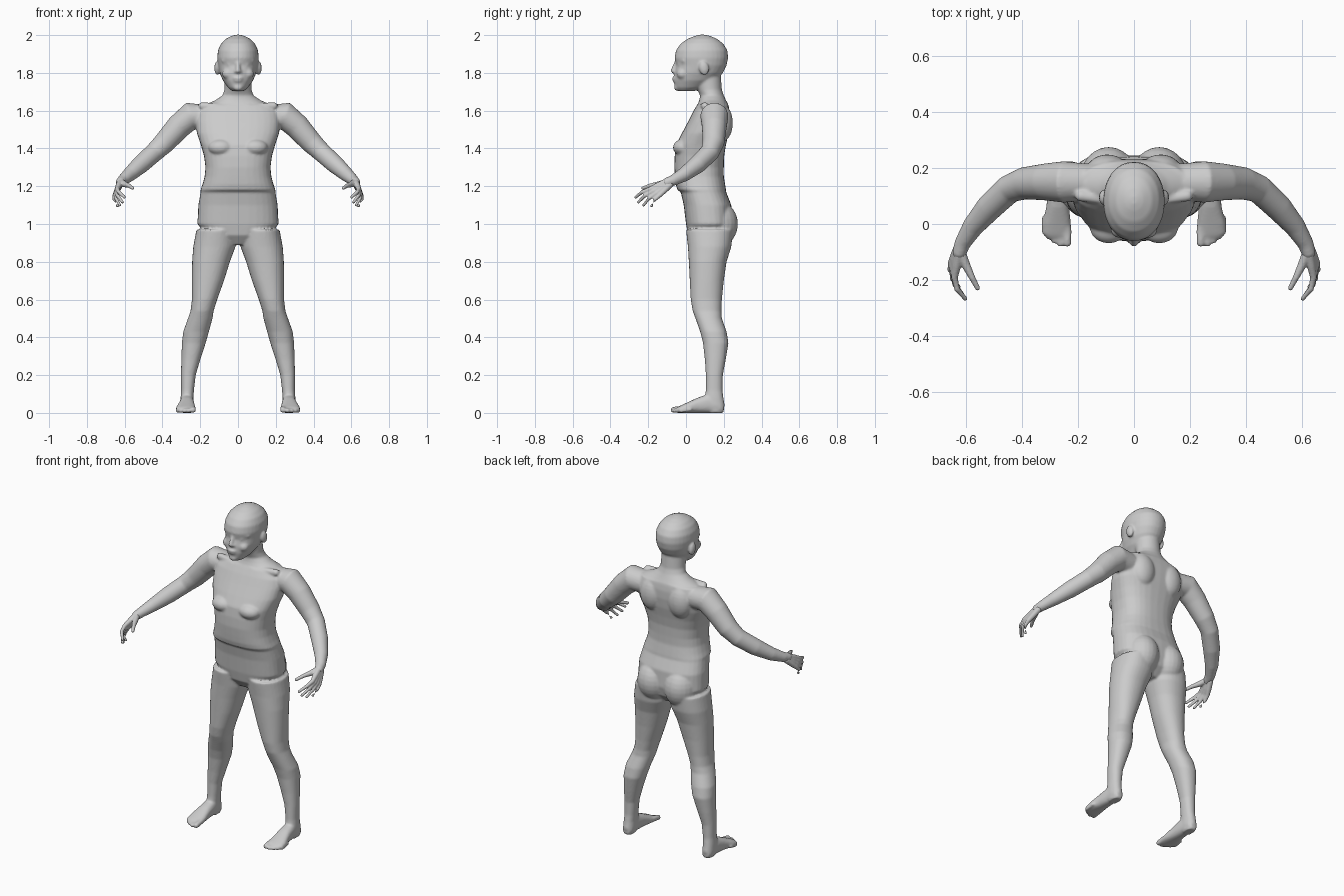
import bpy, bmesh, math
from mathutils import Vector, Matrix


def loft(bm, rings, n=24, power=2.0):
    """Skin closed superellipse rings given as (centre, u axis, v axis)."""
    loops = []
    for c, u, v in rings:
        loop = []
        for i in range(n):
            a = 2 * math.pi * i / n
            ca, sa = math.cos(a), math.sin(a)
            p = Vector(c) + Vector(u) * math.copysign(abs(ca) ** (2 / power), ca) \
                + Vector(v) * math.copysign(abs(sa) ** (2 / power), sa)
            loop.append(bm.verts.new(p))
        loops.append(loop)
    for a, b in zip(loops, loops[1:]):
        for i in range(n):
            j = (i + 1) % n
            bm.faces.new((a[i], a[j], b[j], b[i]))
    bm.faces.new(loops[0][::-1])
    bm.faces.new(loops[-1])


def slabs(bm, rows, power=2.0):
    """Level rings from rows of (z, centre x, half width, front y, back y)."""
    loft(bm, [((cx, (f + b) / 2, z), (w, 0, 0), (0, (b - f) / 2, 0))
              for z, cx, w, f, b in rows], 32, power)


def ball(bm, c, r, tilt=0.0):
    m = Matrix.Translation(c) @ Matrix.Rotation(tilt, 4, 'X') @ Matrix.Diagonal((*r, 1))
    bmesh.ops.create_uvsphere(bm, u_segments=24, v_segments=14, radius=1, matrix=m)


def tube(bm, pts, n=16):
    """Round limb through (x, y, z, radius) points with ball ends."""
    ps = [Vector(p[:3]) for p in pts]
    rings = []
    for i, p in enumerate(ps):
        t = (ps[min(i + 1, len(ps) - 1)] - ps[max(i - 1, 0)]).normalized()
        u = t.cross(Vector((0.3, 0.5, 0.8))).normalized()
        rings.append((p, u * pts[i][3], t.cross(u) * pts[i][3]))
    loft(bm, rings, n)
    for i in (0, -1):
        ball(bm, ps[i], (pts[i][3],) * 3)


def mirror(bm):
    geo = bmesh.ops.duplicate(bm, geom=bm.verts[:] + bm.edges[:] + bm.faces[:])['geom']
    for v in geo:
        if isinstance(v, bmesh.types.BMVert):
            v.co.x *= -1


def finish(bm, name, voxel, rounds):
    """Fuse overlapping volumes into one smooth skin."""
    bmesh.ops.recalc_face_normals(bm, faces=bm.faces[:])
    me = bpy.data.meshes.new(name)
    bm.to_mesh(me)
    bm.free()
    ob = bpy.data.objects.new(name, me)
    bpy.context.collection.objects.link(ob)
    rm = ob.modifiers.new("fuse", 'REMESH')
    rm.mode = 'VOXEL'
    rm.voxel_size = voxel
    rm.use_smooth_shade = True
    sm = ob.modifiers.new("soften", 'SMOOTH')
    sm.factor = 0.5
    sm.iterations = rounds


body = bmesh.new()

# Leg
slabs(body, [(0.00, .27, .028, .12, .195), (0.04, .27, .035, .10, .205),
             (0.08, .27, .034, .10, .198), (0.12, .267, .034, .105, .193),
             (0.20, .263, .039, .105, .195), (0.28, .25, .05, .10, .21),
             (0.37, .234, .063, .09, .225), (0.43, .222, .068, .075, .215),
             (0.50, .20, .065, .05, .19), (0.54, .19, .061, .035, .187),
             (0.60, .177, .067, .025, .19), (0.70, .159, .085, .02, .20),
             (0.80, .143, .10, .015, .215), (0.88, .125, .112, .01, .24),
             (0.97, .115, .105, .0, .25)], 2.2)

# Foot and toes
loft(body, [((cx, y, h / 2), (w, 0, 0), (0, 0, h / 2)) for y, cx, w, h in
            [(.20, .27, .02, .05), (.18, .27, .032, .07), (.12, .27, .036, .10),
             (.06, .272, .041, .08), (.0, .276, .051, .052), (-.035, .275, .052, .036),
             (-.05, .27, .042, .028)]], 24, 2.4)
for x, y, r in [(.238, -.066, .016), (.263, -.07, .012), (.284, -.06, .011),
                (.304, -.046, .011), (.32, -.028, .010)]:
    tube(body, [(x, y + .05, r + .008, r), (x, y, r, r)], 12)

# Arm
tube(body, [(.17, .15, 1.565, .066), (.25, .15, 1.572, .074), (.315, .15, 1.515, .066),
            (.39, .145, 1.43, .058), (.445, .125, 1.378, .051), (.515, .06, 1.315, .048),
            (.575, -.01, 1.262, .038), (.612, -.07, 1.23, .029), (.622, -.1, 1.22, .026)], 24)

# Buttock, breast, shoulder blade, collarbone
ball(body, (.09, .16, 1.0), (.102, .115, .125))
ball(body, (.09, -.012, 1.405), (.068, .057, .045))
ball(body, (.095, .19, 1.535), (.075, .058, .10))
tube(body, [(.03, .075, 1.62, .015), (.19, .10, 1.625, .02)])

# Ear, eye, eyelid ridge, nostril, cheek
ball(body, (.110, .095, 1.825), (.015, .026, .038), .2)
ball(body, (.042, -.024, 1.845), (.020, .021, .014))
tube(body, [(.018, -.044, 1.868, .009), (.045, -.036, 1.872, .011), (.075, -.01, 1.864, .012)])
ball(body, (.012, -.058, 1.806), (.010, .013, .009))
ball(body, (.05, -.018, 1.795), (.034, .032, .03))
mirror(body)

# Torso and neck
slabs(body, [(z, 0, w, f, b) for z, w, f, b in
             [(.89, .07, .05, .18), (.94, .165, .012, .23), (1.0, .215, .0, .245),
              (1.1, .21, -.012, .24), (1.17, .198, -.028, .212), (1.18, .199, -.046, .212),
              (1.21, .188, -.054, .207), (1.25, .177, -.058, .20), (1.30, .172, -.062, .20),
              (1.36, .18, -.06, .202), (1.42, .197, -.052, .212), (1.48, .218, -.022, .225),
              (1.54, .225, .01, .232), (1.59, .22, .035, .232), (1.63, .185, .058, .225)]], 2.5)
slabs(body, [(z, 0, w, f, b) for z, w, f, b in
             [(1.58, .20, .04, .23), (1.63, .18, .06, .225), (1.655, .12, .07, .212),
              (1.68, .083, .075, .20), (1.71, .072, .06, .19), (1.78, .07, .04, .185)]])

# Head
slabs(body, [(z, 0, w, f, b) for z, w, f, b in
             [(1.703, .03, -.04, .04), (1.722, .053, -.058, .10), (1.76, .08, -.064, .16),
              (1.80, .097, -.062, .195), (1.84, .105, -.053, .215), (1.88, .110, -.061, .223),
              (1.92, .106, -.053, .219), (1.955, .090, -.028, .197), (1.98, .065, .008, .165),
              (1.995, .035, .045, .13), (2.002, .012, .07, .10)]], 2.1)

# Nose, lips, chin
tube(body, [(0, -.048, 1.865, .010), (0, -.060, 1.835, .011), (0, -.068, 1.812, .014)])
ball(body, (0, -.060, 1.772), (.028, .014, .008))
ball(body, (0, -.058, 1.758), (.024, .014, .008))
ball(body, (0, -.046, 1.722), (.026, .018, .017))
finish(body, "body", .0065, 5)

# Hands: palm rays and fingers share one bent tube each
hand = bmesh.new()
index, little = Vector((.640, -.190, 1.185)), Vector((.652, -.140, 1.152))
tips = [(.602, -.266, 1.142), (.612, -.252, 1.116), (.626, -.224, 1.10), (.638, -.182, 1.096)]
for i, tip in enumerate(tips):
    k = index.lerp(little, i / 3)
    wrist = Vector((.622, -.098, 1.226)).lerp(Vector((.626, -.085, 1.208)), i / 3)
    mid = k.lerp(Vector(tip), .5) + Vector((.010, -.004, .006))
    tube(hand, [(*wrist, .018), (*wrist.lerp(k, .55), .016), (*k, .0125),
                (*mid, .0105), (*tip, .008)], 12)
tube(hand, [(.618, -.10, 1.222, .018), (.600, -.145, 1.21, .016),
            (.578, -.19, 1.203, .0115), (.558, -.228, 1.19, .009)], 12)
mirror(hand)
finish(hand, "hands", .004, 2)
